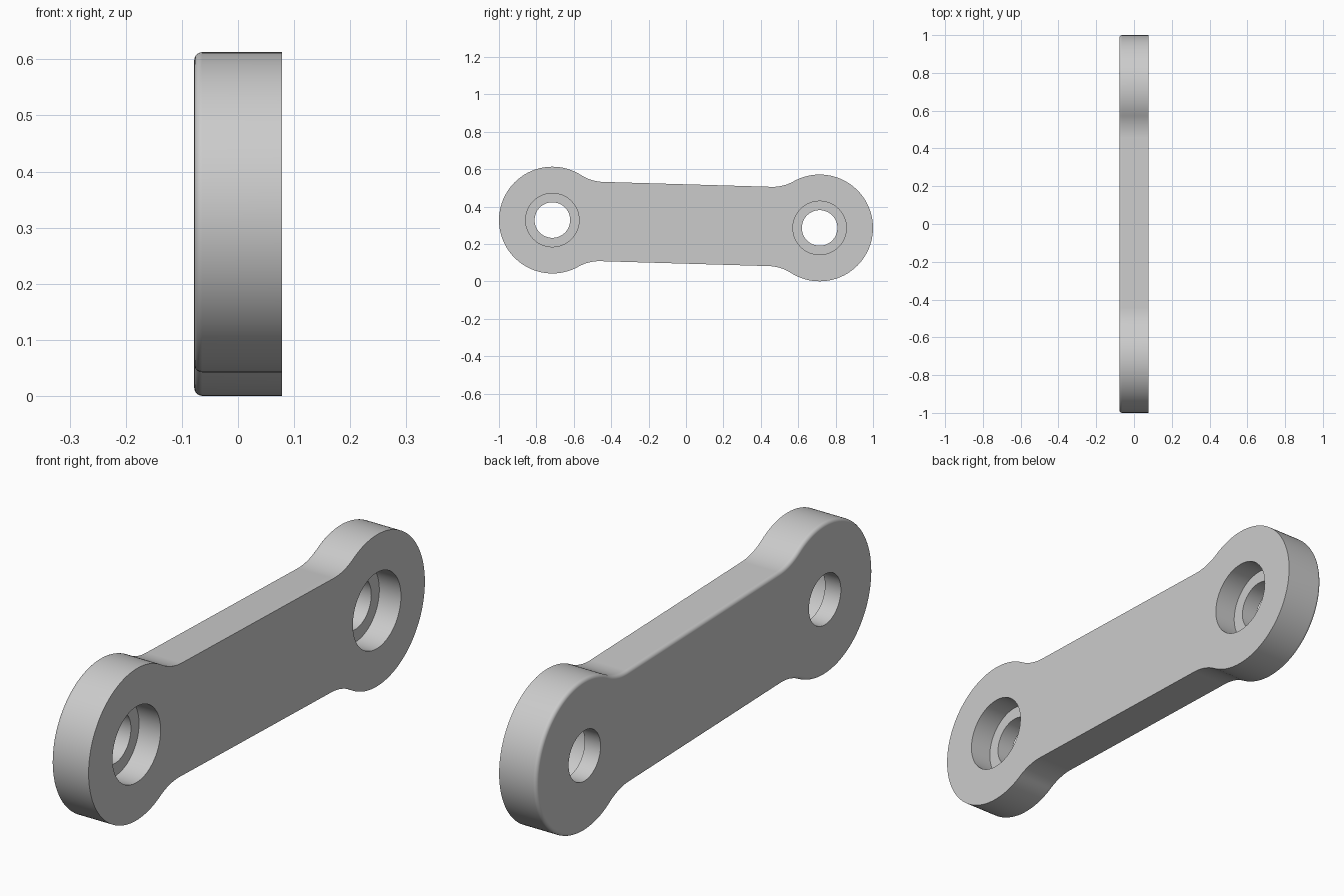
import bpy, bmesh
from math import pi, sin, cos, atan2, sqrt, radians
from mathutils import Matrix

if "Cube" in bpy.data.objects:
    bpy.data.objects.remove(bpy.data.objects["Cube"])

HALF_T = 0.078                   # half thickness along x
C, R = 0.7148, 0.2853            # eye centre distance and radius
H, FILLET = 0.212, 0.23          # bar half height and blend radius
BORE, HOLE, DEPTH = 0.143, 0.095, 0.09
MID_Z, TILT = 0.3065, radians(-1.68)

metal = bpy.data.materials.new("grey_metal")
metal.use_nodes = True
GREY = (0.6, 0.6, 0.6, 1)
metal.diffuse_color = GREY
metal.node_tree.nodes["Principled BSDF"].inputs["Base Color"].default_value = GREY


def arc(cy, cz, r, a0, a1, n):
    steps = [a0 + (a1 - a0) * i / n for i in range(n + 1)]
    return [(cy + r * cos(a), cz + r * sin(a)) for a in steps]


def make_object(name, bm):
    bmesh.ops.recalc_face_normals(bm, faces=bm.faces)
    mesh = bpy.data.meshes.new(name)
    bm.to_mesh(mesh)
    bm.free()
    mesh.materials.append(metal)
    obj = bpy.data.objects.new(name, mesh)
    bpy.context.collection.objects.link(obj)
    return obj


# Outline: one rounded eye with its two blends, then the same turned half round
run = sqrt((R + FILLET) ** 2 - (H + FILLET) ** 2)
a = atan2(H + FILLET, run)
fy, fz = C - run, H + FILLET
half = (arc(fy, -fz, FILLET, pi / 2, a, 14)[:-1]
        + arc(C, 0, R, a - pi, pi - a, 80)
        + arc(fy, fz, FILLET, -a, -pi / 2, 14)[1:])
outline = half + [(-y, -z) for y, z in half]

# Link plate, with the rim rounded on the -x side only
bm = bmesh.new()
back = bm.faces.new([bm.verts.new((-HALF_T, y, z)) for y, z in outline])
rim = list(back.edges)
ext = bmesh.ops.extrude_face_region(bm, geom=[back], use_keep_orig=True)
moved = [v for v in ext["geom"] if isinstance(v, bmesh.types.BMVert)]
bmesh.ops.translate(bm, verts=moved, vec=(2 * HALF_T, 0, 0))
bmesh.ops.recalc_face_normals(bm, faces=bm.faces)
bmesh.ops.bevel(bm, geom=rim, offset=0.014, segments=5, profile=0.5,
                affect='EDGES')
link = make_object("link_plate", bm)


# Stepped holes: a wide bore from +x and a narrow hole right through
def cutter(name, y, r, x0, x1):
    bm = bmesh.new()
    bmesh.ops.create_cone(
        bm, cap_ends=True, segments=72, radius1=r, radius2=r, depth=x1 - x0,
        matrix=Matrix.Translation(((x0 + x1) / 2, y, 0))
        @ Matrix.Rotation(pi / 2, 4, 'Y'))
    obj = make_object(name, bm)
    obj.hide_render = True
    return obj


bpy.context.view_layer.objects.active = link
link.select_set(True)
for y in (-C, C):
    for r, x0 in ((BORE, HALF_T - DEPTH), (HOLE, -0.2)):
        tool = cutter("hole_cutter", y, r, x0, 0.2)
        mod = link.modifiers.new("hole", 'BOOLEAN')
        mod.operation, mod.solver, mod.object = 'DIFFERENCE', 'EXACT', tool
        bpy.ops.object.modifier_apply(modifier=mod.name)
        bpy.data.objects.remove(tool)

# Slight tilt, resting on the ground
link.data.transform(Matrix.Translation((0, 0, MID_Z))
                    @ Matrix.Rotation(TILT, 4, 'X'))
bpy.ops.object.shade_smooth_by_angle(angle=radians(30))
weighted = link.modifiers.new("flat_faces", 'WEIGHTED_NORMAL')
weighted.keep_sharp = True
